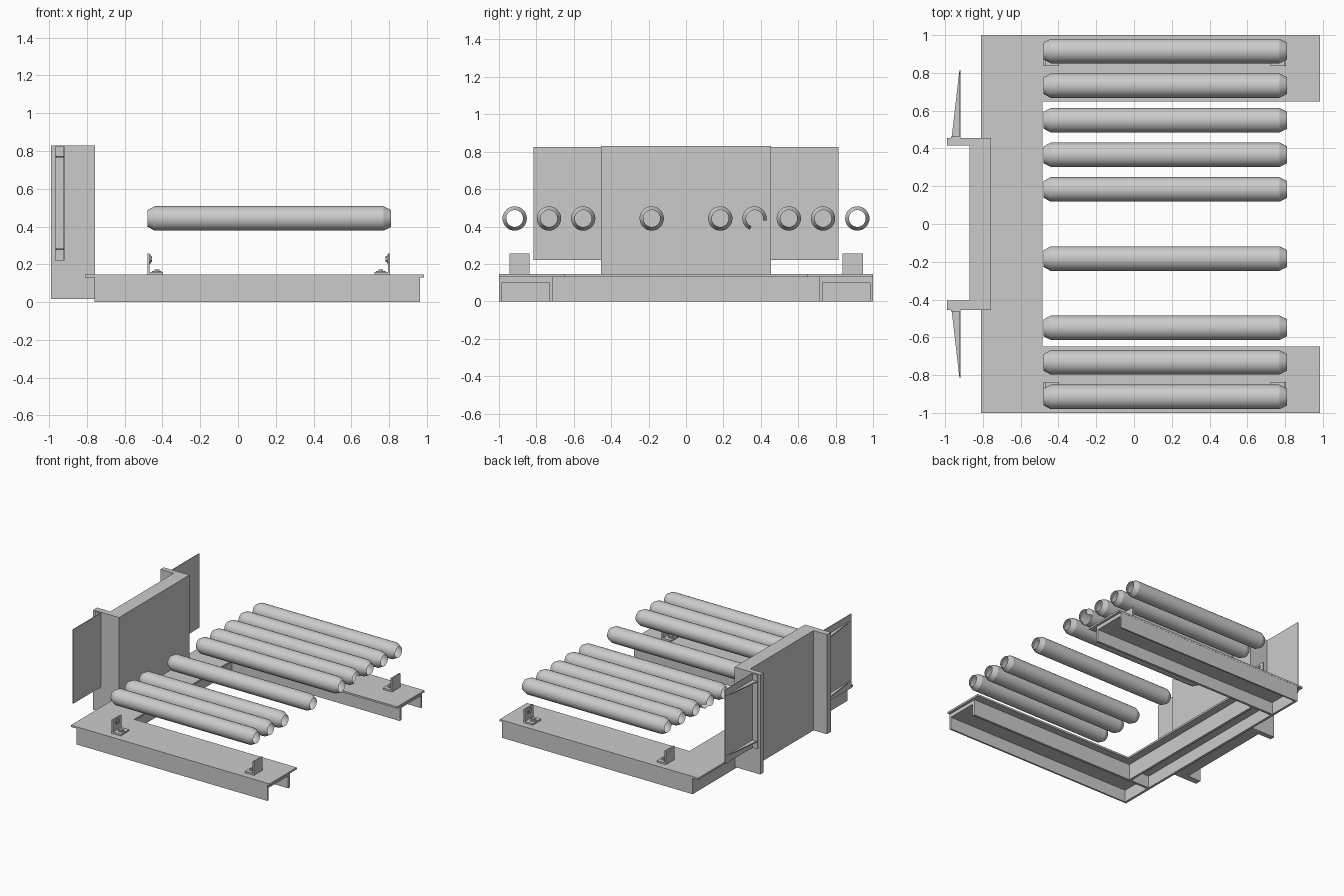
import bpy, bmesh, math
from mathutils import Vector, Matrix

if "Cube" in bpy.data.objects:
    bpy.data.objects.remove(bpy.data.objects["Cube"])


def finish(name, bm, smooth=False):
    mesh = bpy.data.meshes.new(name)
    bm.to_mesh(mesh)
    bm.free()
    ob = bpy.data.objects.new(name, mesh)
    bpy.context.collection.objects.link(ob)
    if smooth:
        bpy.ops.object.select_all(action='DESELECT')
        ob.select_set(True)
        bpy.context.view_layer.objects.active = ob
        bpy.ops.object.shade_smooth_by_angle(angle=math.radians(25))
    return ob


def add_box(bm, x0, x1, y0, y1, z0, z1):
    size = Matrix.Diagonal((x1 - x0, abs(y1 - y0), z1 - z0, 1))
    mid = Vector((x0 + x1, y0 + y1, z0 + z1)) / 2
    bmesh.ops.create_cube(bm, size=1, matrix=Matrix.Translation(mid) @ size)


def add_prism(bm, outline, z0, z1):
    face = bm.faces.new([bm.verts.new((x, y, z0)) for x, y in outline])
    ext = bmesh.ops.extrude_face_region(bm, geom=[face])
    verts = [v for v in ext['geom'] if isinstance(v, bmesh.types.BMVert)]
    bmesh.ops.translate(bm, verts=verts, vec=(0, 0, z1 - z0))
    bmesh.ops.recalc_face_normals(bm, faces=bm.faces)


def add_bolt(bm, loc, axis, radius, depth, sides):
    rot = Vector(axis).to_track_quat('Z', 'Y').to_matrix().to_4x4()
    bmesh.ops.create_cone(bm, cap_ends=True, segments=sides, radius1=radius,
                          radius2=radius, depth=depth,
                          matrix=Matrix.Translation(loc) @ rot)


# U-shaped deck plate
bm = bmesh.new()
add_prism(bm, [(-0.81, -1), (0.985, -1), (0.985, -0.648), (-0.485, -0.648),
               (-0.485, 0.648), (0.985, 0.648), (0.985, 1), (-0.81, 1)],
          0.13, 0.145)
finish("deck_plate", bm)

# Side channels, open underneath and at the far end
for side, label in ((-1, "front"), (1, "back")):
    bm = bmesh.new()
    add_box(bm, -0.76, 0.965, side * 0.985, side * 0.999, 0, 0.13)
    add_box(bm, -0.76, 0.965, side * 0.71, side * 0.73, 0, 0.13)
    add_box(bm, -0.76, 0.965, side * 0.73, side * 0.985, 0.10, 0.13)
    finish(label + "_channel", bm)

# Cross channel
bm = bmesh.new()
add_box(bm, -0.76, -0.74, -0.985, 0.985, 0, 0.13)
add_box(bm, -0.57, -0.55, -0.71, 0.71, 0, 0.13)
add_box(bm, -0.74, -0.57, -0.71, 0.71, 0.10, 0.13)
finish("cross_channel", bm)

# Upright end wall with two rear flanges
bm = bmesh.new()
add_prism(bm, [(-0.757, -0.455), (-0.757, 0.455), (-0.99, 0.455), (-0.99, 0.415),
               (-0.87, 0.415), (-0.87, -0.405), (-0.99, -0.405), (-0.99, -0.455)],
          0.015, 0.83)
finish("end_wall", bm)

# Side wings: panel, mounting strip and two tapered ribs
for side, label in ((-1, "front"), (1, "back")):
    bm = bmesh.new()
    add_box(bm, -0.925, -0.918, side * 0.455, side * 0.815, 0.22, 0.825)
    add_box(bm, -0.97, -0.925, side * 0.455, side * 0.464, 0.22, 0.825)
    for z in (0.275, 0.765):
        add_prism(bm, [(-0.965, side * 0.464), (-0.925, side * 0.464),
                       (-0.925, side * 0.81)], z, z + 0.008)
    finish(label + "_wing", bm)

# Angle brackets with bolts
for side, row in ((-1, "front"), (1, "back")):
    for x, d, end in ((-0.48, 1, "inner"), (0.806, -1, "outer")):
        bm = bmesh.new()
        y0, y1 = side * 0.837, side * 0.945
        ymid = side * 0.891
        add_box(bm, *sorted((x, x + d * 0.012)), y0, y1, 0.145, 0.257)
        add_box(bm, *sorted((x + d * 0.012, x + d * 0.082)), y0, y1, 0.145, 0.158)
        add_bolt(bm, (x + d * 0.05, ymid, 0.161), (0, 0, 1), 0.025, 0.006, 16)
        add_bolt(bm, (x + d * 0.05, ymid, 0.168), (0, 0, 1), 0.015, 0.008, 6)
        add_bolt(bm, (x + d * 0.015, ymid, 0.228), (1, 0, 0), 0.025, 0.006, 16)
        add_bolt(bm, (x + d * 0.020, ymid, 0.228), (1, 0, 0), 0.015, 0.008, 6)
        finish(f"{row}_{end}_bracket", bm, smooth=True)

# Open roller tubes with tapered ends
SIDES = 32
PROFILE = [(-0.478, 0.045), (-0.44, 0.065), (0.77, 0.065), (0.81, 0.045)]
for i in (-5, -4, -3, -1, 1, 2, 3, 4, 5):
    bm = bmesh.new()
    rings = []
    for x, r in PROFILE:
        angles = [2 * math.pi * k / SIDES for k in range(SIDES)]
        rings.append([bm.verts.new((x, i * 0.1832 + r * math.cos(a),
                                    0.443 + r * math.sin(a))) for a in angles])
    for j in range(3):
        for k in range(SIDES):
            # one roller has a gap in its end tapers
            if i == 2 and j != 1 and 22 <= k < 31:
                continue
            n = (k + 1) % SIDES
            bm.faces.new((rings[j][k], rings[j + 1][k],
                          rings[j + 1][n], rings[j][n]))
    bmesh.ops.recalc_face_normals(bm, faces=bm.faces)
    finish(f"roller_{i + 6}", bm, smooth=True)
